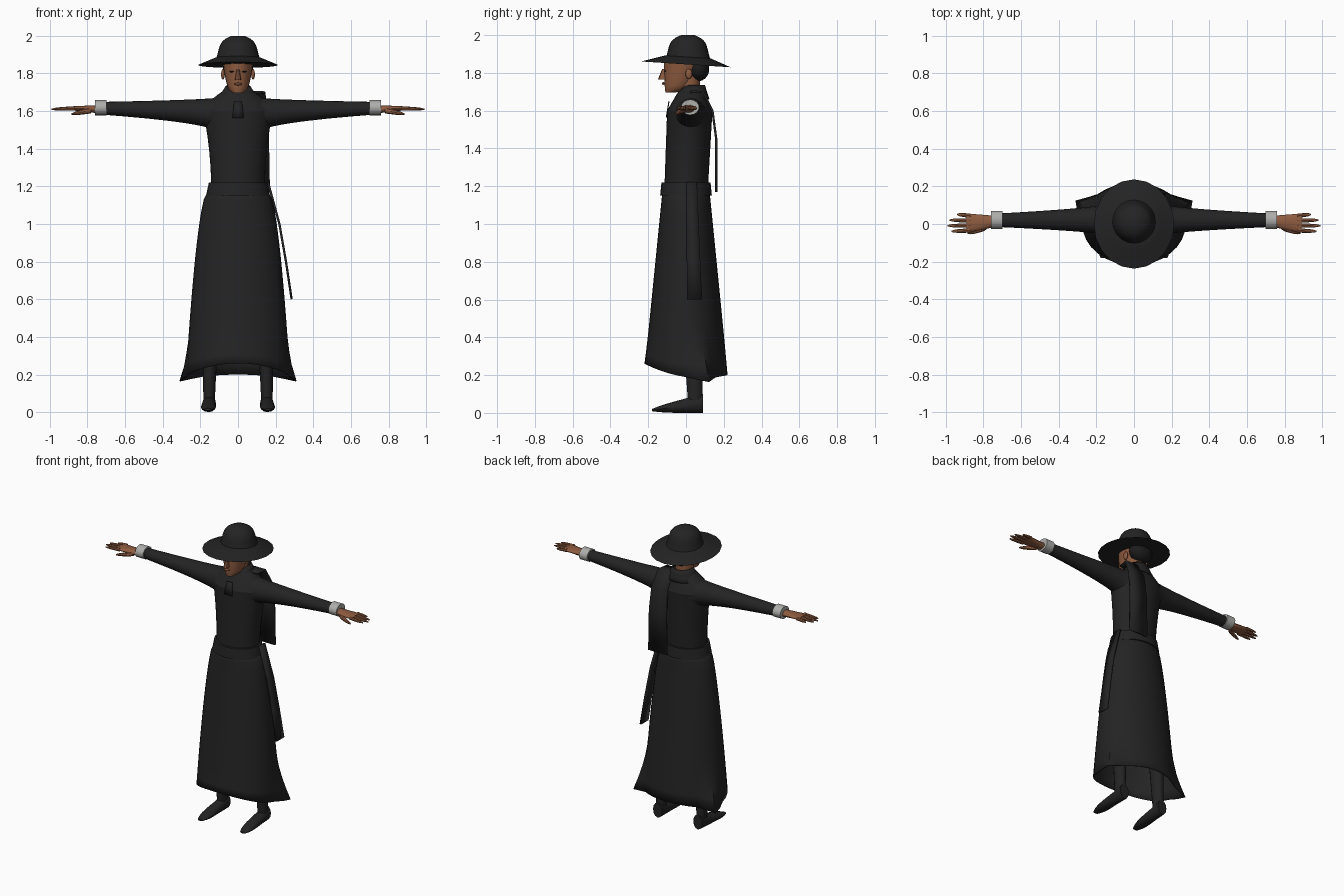
import bpy, bmesh, math
from mathutils import Vector

cube = bpy.data.objects.get("Cube")
if cube:
    bpy.data.objects.remove(cube, do_unlink=True)


def material(name, red, green, blue):
    mat = bpy.data.materials.new(name)
    mat.use_nodes = True
    mat.diffuse_color = (red, green, blue, 1)
    bsdf = next(n for n in mat.node_tree.nodes if n.type == 'BSDF_PRINCIPLED')
    bsdf.inputs["Base Color"].default_value = mat.diffuse_color
    bsdf.inputs["Roughness"].default_value = 0.8
    return mat


BLACK = material("black cloth", 0.017, 0.017, 0.017)
HAIR = material("dark hair", 0.012, 0.011, 0.011)
SKIN = material("brown skin", 0.27, 0.105, 0.05)
GREY = material("grey cuff", 0.42, 0.42, 0.41)


def finish(name, bm, mat, thickness=0):
    """Turn a bmesh into a smooth-shaded object with one material."""
    bmesh.ops.recalc_face_normals(bm, faces=bm.faces)
    mesh = bpy.data.meshes.new(name)
    bm.to_mesh(mesh)
    bm.free()
    mesh.materials.append(mat)
    ob = bpy.data.objects.new(name, mesh)
    bpy.context.collection.objects.link(ob)
    if thickness:
        solid = ob.modifiers.new("thickness", 'SOLIDIFY')
        solid.thickness = thickness
        solid.offset = 0
    bpy.ops.object.select_all(action='DESELECT')
    ob.select_set(True)
    bpy.context.view_layer.objects.active = ob
    bpy.ops.object.shade_smooth_by_angle(angle=math.radians(40))


PLACE = {
    'x': lambda along, a, b: Vector((along, a, b)),
    'y': lambda along, a, b: Vector((a, along, b)),
    'z': lambda along, a, b: Vector((a, b, along)),
}


def tube(name, axis, span, first, last, mat, ease_a=1, ease_b=1, sides=16,
         rows=6, rounded=False, capped=True, warp=None, thickness=0, mirror=1):
    """Blend one ellipse (centre a, radius a, centre b, radius b) into another."""
    bm = bmesh.new()
    loops = []
    for row in range(rows + 1):
        t = row / rows
        eases = (t ** ease_a, t ** ease_a, t ** ease_b, t ** ease_b)
        ca, ra, cb, rb = (p + (q - p) * e for p, q, e in zip(first, last, eases))
        shrink = max(0.4, math.sqrt(1 - t ** 6)) if rounded else 1
        along = span[0] + (span[1] - span[0]) * t
        loop = []
        for side in range(sides):
            w = math.tau * side / sides
            co = PLACE[axis](along, ca + ra * shrink * math.sin(w),
                             cb - rb * shrink * math.cos(w))
            if warp:
                co = warp(co, w, t)
            co.x *= mirror
            loop.append(bm.verts.new(co))
        loops.append(loop)
    for low, high in zip(loops, loops[1:]):
        for i in range(sides):
            j = (i + 1) % sides
            bm.faces.new((low[i], low[j], high[j], high[i]))
    if capped:
        bm.faces.new(loops[0])
        bm.faces.new(loops[-1])
    finish(name, bm, mat, thickness)


def ribbon(name, path, direction, width, mat, thickness):
    """Flat strip of cloth along a path, a little narrower at its start."""
    bm = bmesh.new()
    rows = []
    for i, point in enumerate(path):
        reach = Vector(direction) * width * (0.7 + 0.3 * i / (len(path) - 1)) / 2
        rows.append([bm.verts.new(Vector(point) + s * reach) for s in (-1, 1)])
    for upper, lower in zip(rows, rows[1:]):
        bm.faces.new((upper[0], upper[1], lower[1], lower[0]))
    finish(name, bm, mat, thickness)


def ball(name, centre, size, mat):
    bm = bmesh.new()
    bmesh.ops.create_uvsphere(bm, u_segments=16, v_segments=10, radius=1)
    for v in bm.verts:
        v.co = Vector(c + s * k for c, s, k in zip(centre, size, v.co))
    finish(name, bm, mat)


# Skirt with a raised front hem and a pointed corner behind each side
def hem_warp(co, w, t):
    drop = max(0, (t - 0.7) / 0.3) ** 2
    angle = math.degrees(min(w, math.tau - w))
    point = drop * math.exp(-((angle - 112) / 13) ** 2)
    c = math.cos(w)
    co.x *= 1 + 0.23 * point
    co.y += 0.04 * point
    co.z += drop * (0.04 * c * c + 0.03 * c - 0.03) - 0.02 * point
    return co


tube("skirt", 'z', (1.19, 0.22), (0, 0.148, 0, 0.12), (0, 0.272, 0, 0.217), BLACK,
     ease_a=0.5, sides=32, rows=16, capped=False, warp=hem_warp, thickness=0.006)

# Torso, shoulders and belt
tube("torso", 'z', (1.17, 1.6), (0, 0.142, 0, 0.115), (0, 0.185, 0.02, 0.12), BLACK,
     ease_a=2, sides=24)
tube("shoulders", 'z', (1.6, 1.72), (0, 0.185, 0.02, 0.12), (0, 0.06, 0.03, 0.06),
     BLACK, ease_a=1.5, sides=24)
tube("belt", 'z', (1.15, 1.22), (0, 0.17, 0, 0.137), (0, 0.155, 0, 0.13), BLACK,
     sides=24, rows=2)


# Collar dipping at the throat
def collar_warp(co, w, t):
    co.z -= 0.035 * max(0, math.cos(w)) ** 2
    return co


tube("collar", 'z', (1.66, 1.735), (0, 0.115, 0.025, 0.095), (0, 0.06, 0.03, 0.066),
     BLACK, ease_a=0.8, sides=24, rows=3, capped=False, warp=collar_warp,
     thickness=0.008)
ribbon("chest_placket", [(0, -0.09, 1.65), (0, -0.104, 1.565)], (1, 0, 0), 0.06,
       BLACK, 0.006)

# Hanging cloth: scarf down the back and sash end at the left hip
ribbon("back_scarf", [(0.08, 0.02, 1.7), (0.09, 0.09, 1.7), (0.1, 0.14, 1.6),
                      (0.1, 0.16, 1.45), (0.1, 0.16, 1.17)],
       (1, 0, 0), 0.14, BLACK, 0.012)
ribbon("side_sash", [(0.16, 0.03, 1.22), (0.22, 0.035, 1), (0.255, 0.04, 0.8),
                     (0.285, 0.045, 0.6)], (0, 1, 0), 0.08, BLACK, 0.012)

# Limbs and the paired face features
FINGERS = {"index": 0.97, "middle": 0.99, "ring": 0.98, "little": 0.94}
for label, s in (("left", 1), ("right", -1)):
    tube(label + "_sleeve", 'x', (0.08, 0.72), (0.025, 0.1, 1.57, 0.11),
         (0.02, 0.036, 1.615, 0.034), BLACK, ease_a=0.5, ease_b=0.4, rows=12,
         mirror=s)
    cuff = (0.022, 0.048, 1.618, 0.041)
    tube(label + "_cuff", 'x', (0.7, 0.76), cuff, cuff, GREY, rows=1, mirror=s)
    tube(label + "_palm", 'x', (0.74, 0.89), (0.015, 0.027, 1.61, 0.022),
         (0.005, 0.05, 1.615, 0.01), SKIN, ease_a=0.7, mirror=s)
    for i, (finger, tip) in enumerate(FINGERS.items()):
        y = 0.026 * i - 0.034
        tube(f"{label}_{finger}_finger", 'x', (0.87, tip), (y, 0.012, 1.615, 0.011),
             (y * 1.15, 0.009, 1.61, 0.008), SKIN, sides=8, rounded=True, mirror=s)
    tube(label + "_thumb", 'x', (0.78, 0.885), (-0.01, 0.016, 1.604, 0.016),
         (-0.05, 0.01, 1.584, 0.01), SKIN, ease_a=0.6, sides=8, rounded=True,
         mirror=s)
    tube(label + "_leg", 'z', (0.6, 0.04), (0.14, 0.052, 0.03, 0.06),
         (0.154, 0.03, 0.05, 0.038), BLACK, ease_a=0.7, sides=12, mirror=s)
    tube(label + "_shoe", 'y', (0.09, -0.18), (0.152, 0.034, 0.05, 0.05),
         (0.16, 0.045, 0.015, 0.015), BLACK, sides=12, rows=8, rounded=True,
         mirror=s)
    ball(label + "_ear", (s * 0.08, 0.015, 1.795), (0.01, 0.018, 0.027), SKIN)
    ball(label + "_eye", (s * 0.034, -0.112, 1.81), (0.012, 0.006, 0.004), HAIR)

# Head
tube("neck", 'z', (1.64, 1.8), (0, 0.055, 0.015, 0.055), (0, 0.055, 0.015, 0.06), SKIN)
tube("head", 'z', (1.695, 1.88), (0, 0.025, -0.083, 0.025), (0, 0.084, -0.005, 0.112),
     SKIN, ease_a=0.4, ease_b=0.4, sides=20, rows=10)
tube("nose", 'z', (1.765, 1.82), (0, 0.017, -0.125, 0.024), (0, 0.008, -0.117, 0.01),
     SKIN, sides=8, rows=3)
ball("lips", (0, -0.12, 1.744), (0.022, 0.008, 0.007), SKIN)
ball("hair", (0, 0.065, 1.82), (0.082, 0.058, 0.064), HAIR)


# Wide-brimmed hat, the brim dipping to the back
def brim_warp(co, w, t):
    co.z -= 0.065 * co.y
    return co


tube("hat_brim", 'z', (1.845, 1.885), (0, 0.214, 0, 0.237), (0, 0.12, 0.01, 0.12),
     BLACK, sides=20, rows=4, warp=brim_warp)
tube("hat_crown", 'z', (1.87, 2), (0, 0.12, 0.01, 0.12), (0, 0.088, 0.01, 0.09),
     BLACK, ease_a=0.8, ease_b=0.8, sides=20, rows=10, rounded=True)
